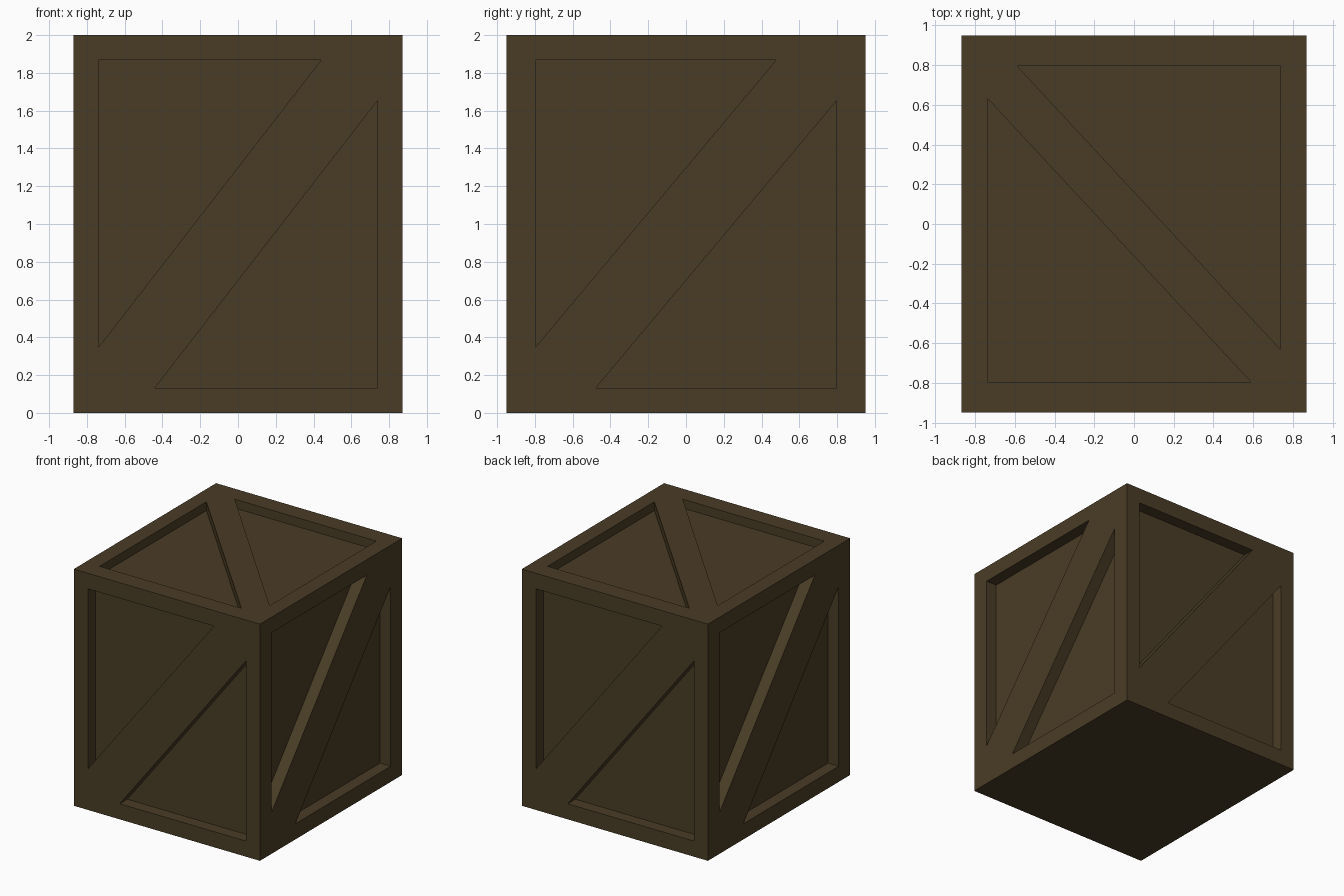
import bpy, bmesh
from mathutils import Vector

if "Cube" in bpy.data.objects:
    bpy.data.objects.remove(bpy.data.objects["Cube"])

HX, HY, HZ = 0.87, 0.95, 1.0      # half sizes of the crate
DEPTH, TOP_DEPTH, OUT = 0.10, 0.075, 0.06

wood = bpy.data.materials.new("dark wood")
wood.diffuse_color = (0.068, 0.046, 0.019, 1)
wood.use_nodes = True
wood.node_tree.nodes["Principled BSDF"].inputs["Base Color"].default_value = wood.diffuse_color


def make_object(name, bm):
    bmesh.ops.recalc_face_normals(bm, faces=bm.faces)
    mesh = bpy.data.meshes.new(name)
    bm.to_mesh(mesh)
    bm.free()
    mesh.materials.append(wood)
    obj = bpy.data.objects.new(name, mesh)
    bpy.context.collection.objects.link(obj)
    return obj


def prism(bm, inner, outer):
    """Triangular prism between two matching triangles."""
    a = [bm.verts.new(p) for p in inner]
    b = [bm.verts.new(p) for p in outer]
    bm.faces.new(a)
    bm.faces.new(b)
    for i in range(3):
        j = (i + 1) % 3
        bm.faces.new((a[i], a[j], b[j], b[i]))


# Solid crate body
bm = bmesh.new()
bmesh.ops.create_cube(bm, size=2)
for v in bm.verts:
    v.co = Vector((v.co.x * HX, v.co.y * HY, v.co.z * HZ + HZ))
crate = make_object("crate", bm)

# Triangular recesses either side of each diagonal brace
front_tri = [(-0.738, 0.868), (0.44, 0.868), (-0.738, -0.652)]
side_tri = [(-0.797, 0.868), (0.477, 0.868), (-0.797, -0.652)]
top_tri = [(-0.588, 0.795), (0.738, 0.795), (0.738, -0.632)]

bm = bmesh.new()
for t in (1, -1):                 # the two triangles on a face
    for s in (1, -1):             # opposite faces, turned half round
        prism(bm, *[[(s * t * u, -s * d, HZ + t * w) for u, w in front_tri]
                    for d in (HY - DEPTH, HY + OUT)])
        prism(bm, *[[(s * d, s * t * u, HZ + t * w) for u, w in side_tri]
                    for d in (HX - DEPTH, HX + OUT)])
    prism(bm, *[[(t * u, t * w, HZ + d) for u, w in top_tri]
                for d in (HZ - TOP_DEPTH, HZ + OUT)])
cutter = make_object("recess_cutter", bm)
cutter.hide_render = True

# Cut the recesses, then drop the cutter
mod = crate.modifiers.new("recesses", 'BOOLEAN')
mod.operation = 'DIFFERENCE'
mod.solver = 'EXACT'
mod.object = cutter
bpy.context.view_layer.objects.active = crate
crate.select_set(True)
bpy.ops.object.modifier_apply(modifier=mod.name)
bpy.data.objects.remove(cutter, do_unlink=True)
